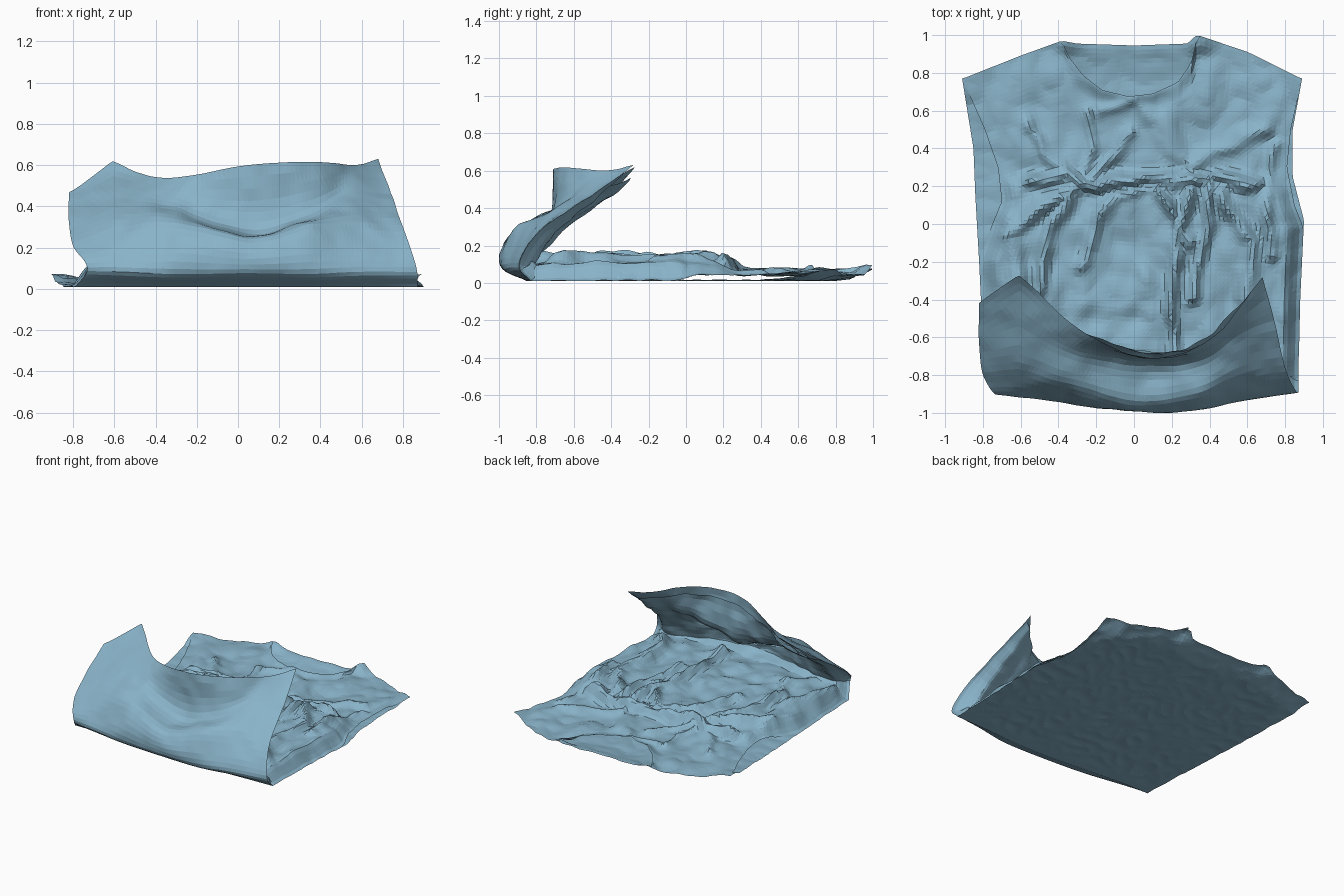
import bpy, bmesh, math
from mathutils import Vector, noise

if "Cube" in bpy.data.objects:
    bpy.data.objects.remove(bpy.data.objects["Cube"])

NU, NV, NF = 80, 76, 24


def smooth(a, b, x):
    t = min(max((x - a) / (b - a), 0), 1)
    return t * t * (3 - 2 * t)


def table(pts, x):
    # piecewise-linear lookup for outline curves
    if x <= pts[0][0]:
        return pts[0][1]
    for (a, p), (b, q) in zip(pts, pts[1:]):
        if x <= b:
            return p + (q - p) * (x - a) / (b - a)
    return pts[-1][1]


def catmull(p, s):
    # smooth curve through a list of vectors, s in 0..1
    s = min(max(s, 0), 1) * (len(p) - 1)
    i = min(int(s), len(p) - 2)
    f = s - i
    b, c = p[i], p[i + 1]
    a = p[i - 1] if i else b * 2 - c
    d = p[i + 2] if i + 2 < len(p) else c * 2 - b
    return 0.5 * (2 * b + (c - a) * f + (2 * a - 5 * b + 4 * c - d) * f * f
                  + (3 * b - a - 3 * c + d) * f ** 3)


# Outlines: side edges are x by y, top edges are y by x
BACK_L = [(-.83, -.79), (-.2, -.82), (.15, -.84), (.4, -.85), (.77, -.91)]
BACK_R = [(-.83, .87), (-.4, .88), (.02, .9), (.25, .84), (.5, .84), (.77, .89)]
FRONT_L = [(-.83, -.79), (-.2, -.82), (0, -.75), (.12, -.70), (.3, -.72), (.5, -.79), (.77, -.91)]
FRONT_R = [(-.83, .87), (-.4, .88), (-.02, .897), (.1, .85), (.3, .81), (.5, .83), (.77, .89)]
BACK_TOP = [(-.9, .77), (-.6, .89), (-.38, .97), (-.3, .955), (0, .945), (.28, .955), (.33, 1.0), (.6, .91), (.88, .77)]
FRONT_TOP = [(-.9, .77), (-.6, .89), (-.38, .97), (-.34, .88), (-.27, .79), (-.17, .71), (-.03, .675),
             (.1, .69), (.23, .75), (.3, .85), (.335, 1.0), (.6, .91), (.88, .77)]

# Turned-up hem: lengthwise section curves from the ground to the free edge
SECTION_U = [(0, 0), (.11, 1), (.29, 2), (.5, 3), (.68, 4), (.82, 5), (1, 6)]
SECTIONS = [[Vector(p) for p in c] for c in (
    [(-.79, -.80, .01), (-.73, -.90, .10), (-.80, -.80, .21), (-.82, -.60, .34), (-.82, -.42, .47)],
    [(-.60, -.80, .01), (-.60, -.92, .10), (-.61, -.78, .28), (-.61, -.53, .45), (-.61, -.27, .62)],
    [(-.30, -.82, .01), (-.30, -.955, .09), (-.30, -.87, .31), (-.32, -.68, .40), (-.33, -.53, .54)],
    [(.05, -.85, .01), (.05, -.99, .09), (.05, -.95, .235), (.05, -.75, .30), (.05, -.70, .60)],
    [(.35, -.85, .01), (.35, -.98, .09), (.35, -.90, .30), (.35, -.72, .37), (.36, -.63, .615)],
    [(.58, -.84, .01), (.58, -.94, .10), (.57, -.81, .31), (.56, -.58, .48), (.55, -.45, .60)],
    [(.87, -.83, .01), (.865, -.89, .10), (.80, -.76, .29), (.74, -.50, .47), (.68, -.28, .63)])]

# Creases on the front panel: height, width, path
CREASES = [
    (.07, .035, [(-.58, .21), (-.35, .26), (-.2, .2), (-.06, .25), (.22, .23)]),
    (.065, .032, [(.2, .24), (.42, .23), (.66, .22)]),
    (.055, .04, [(-.3, .2), (-.5, .1), (-.68, -.05)]),
    (.055, .04, [(-.35, .15), (-.46, -.1), (-.5, -.4), (-.42, -.6)]),
    (.045, .035, [(-.25, -.2), (-.2, .03), (-.08, .16), (.1, .17), (.22, .05), (.28, -.1)]),
    (.055, .032, [(.3, .18), (.22, -.1), (.2, -.5), (.22, -.75)]),
    (.05, .032, [(.4, .2), (.36, -.2), (.3, -.4)]),
    (.05, .04, [(.46, .15), (.62, -.1), (.6, -.4), (.68, -.7)]),
    (.04, .04, [(-.68, .1), (-.64, -.3), (-.72, -.7)]),
    (.03, .035, [(-.24, .24), (-.1, .36), (-.02, .48)]),
    (.03, .035, [(-.3, .24), (-.48, .38), (-.56, .53)]),
    (.025, .03, [(-.25, .25), (-.24, .6)]),
    (.025, .04, [(-.15, .6), (0, .64), (.14, .56), (.22, .35)]),
    (.025, .04, [(.3, .3), (.45, .4), (.7, .5)]),
    (.04, .035, [(.76, .4), (.7, .1), (.74, -.15)])]


def crease_height(x, y):
    h = 0
    x, y = (x + .04 * noise.noise((x * 6, y * 6, 5)), y + .04 * noise.noise((x * 6, y * 6, 9)))
    for height, width, path in CREASES:
        d = 9
        for a, b in zip(path, path[1:]):
            ax, ay, ex, ey = a[0], a[1], b[0] - a[0], b[1] - a[1]
            t = min(max(((x - ax) * ex + (y - ay) * ey) / (ex * ex + ey * ey), 0), 1)
            d = min(d, math.hypot(x - ax - t * ex, y - ay - t * ey))
        h = max(h, height * math.exp(-(d / width) ** 2))
    return h * (1 + .5 * noise.noise((x * 5, y * 5, 2)))


def flap(u, t):
    # the left corner drops away sharply from the first raised tip
    s = table(SECTION_U, u)
    cols = [catmull(c, t) for c in SECTIONS]
    if s < 1:
        return cols[0].lerp(cols[1], s)
    return catmull(cols[1:], (s - 1) / 5)


def edge_fade(u, w=.06):
    return smooth(0, w, u) * smooth(0, w, 1 - u)


def flap_point(u, t, inner):
    e = .012
    u0, t0 = min(max(u, e), 1 - e), min(max(t, e), 1 - e)
    du = flap(u0 + e, t0) - flap(u0 - e, t0)
    dt = flap(u0, t0 + e) - flap(u0, t0 - e)
    n = dt.cross(du).normalized()
    p = flap(u, t * (.96 if inner else 1))
    d = (.02 * noise.noise(p * 4) + .008 * noise.noise(p * 10)) * smooth(.15, .4, t)
    if inner:
        d += (.09 - .06 * smooth(.3, 1, t) + .016 * noise.noise(p * 9)) * edge_fade(u)
    p = p + n * d
    p.z = max(p.z, .002)
    return p


def panel_point(u, v, left, right, top, front):
    base = flap(u, 0)
    x0 = -.905 + 1.79 * u
    full = table(BACK_TOP, x0)
    ys = base.y + (full - base.y) * v
    y = ys - (full - table(top, x0)) * v ** 5
    x = table(left, ys) + (table(right, ys) - table(left, ys)) * u
    x += (base.x - x) * (1 - smooth(0, .12, v))
    # back panel rests on the ground and lifts a little at the shoulders
    z = .01 + smooth(0, .1, v) * .012 * abs(noise.noise((x * 8, y * 8, 0))) + .03 * smooth(.9, 1, v)
    z += .035 * smooth(.88, .96, y) * math.exp(-((abs(x) - .36) / .07) ** 2)
    z += .03 * smooth(.72, .85, abs(x)) * smooth(.3, .75, y)
    if front:
        shoulder = smooth(.3, .42, abs(x))
        fade = edge_fade(u) * (1 - shoulder * smooth(.9, 1, v))
        lift = .035 + .06 * (1 - smooth(.1, .3, y))
        low = 1 - .5 * smooth(.2, .4, y)
        rough = .024 * noise.noise((x * 4, y * 4, 3)) + low * .026 * noise.noise((x * 9, y * 7, 7))
        z += fade * max(lift + rough + crease_height(x, y), .01)
        # loose armhole edge
        z += .03 * (1 - fade) * (1 - smooth(.5, .75, y)) * smooth(-.1, .1, y)
    return Vector((x, y, z))


def cloth(name, left, right, top, front):
    bm = bmesh.new()
    rows = []
    for j in range(NV + NF):
        row = []
        for i in range(NU + 1):
            u = i / NU
            if j < NV:
                p = panel_point(u, 1 - j / NV, left, right, top, front)
            else:
                p = flap_point(u, (j - NV) / (NF - 1), front)
            row.append(bm.verts.new(p))
        rows.append(row)
    for a, b in zip(rows, rows[1:]):
        for i in range(NU):
            bm.faces.new((a[i], b[i], b[i + 1], a[i + 1]))
    bmesh.ops.triangulate(bm, faces=bm.faces[:])
    me = bpy.data.meshes.new(name)
    bm.to_mesh(me)
    bm.free()
    ob = bpy.data.objects.new(name, me)
    bpy.context.collection.objects.link(ob)
    me.materials.append(fabric)


fabric = bpy.data.materials.new("blue_fabric")
fabric.diffuse_color = (.25, .45, .58, 1)
fabric.use_nodes = True
fabric.node_tree.nodes["Principled BSDF"].inputs["Base Color"].default_value = fabric.diffuse_color

# Two layers of the sleeveless shirt, each running into the turned-up hem
cloth("back_panel", BACK_L, BACK_R, BACK_TOP, False)
cloth("front_panel", FRONT_L, FRONT_R, FRONT_TOP, True)
